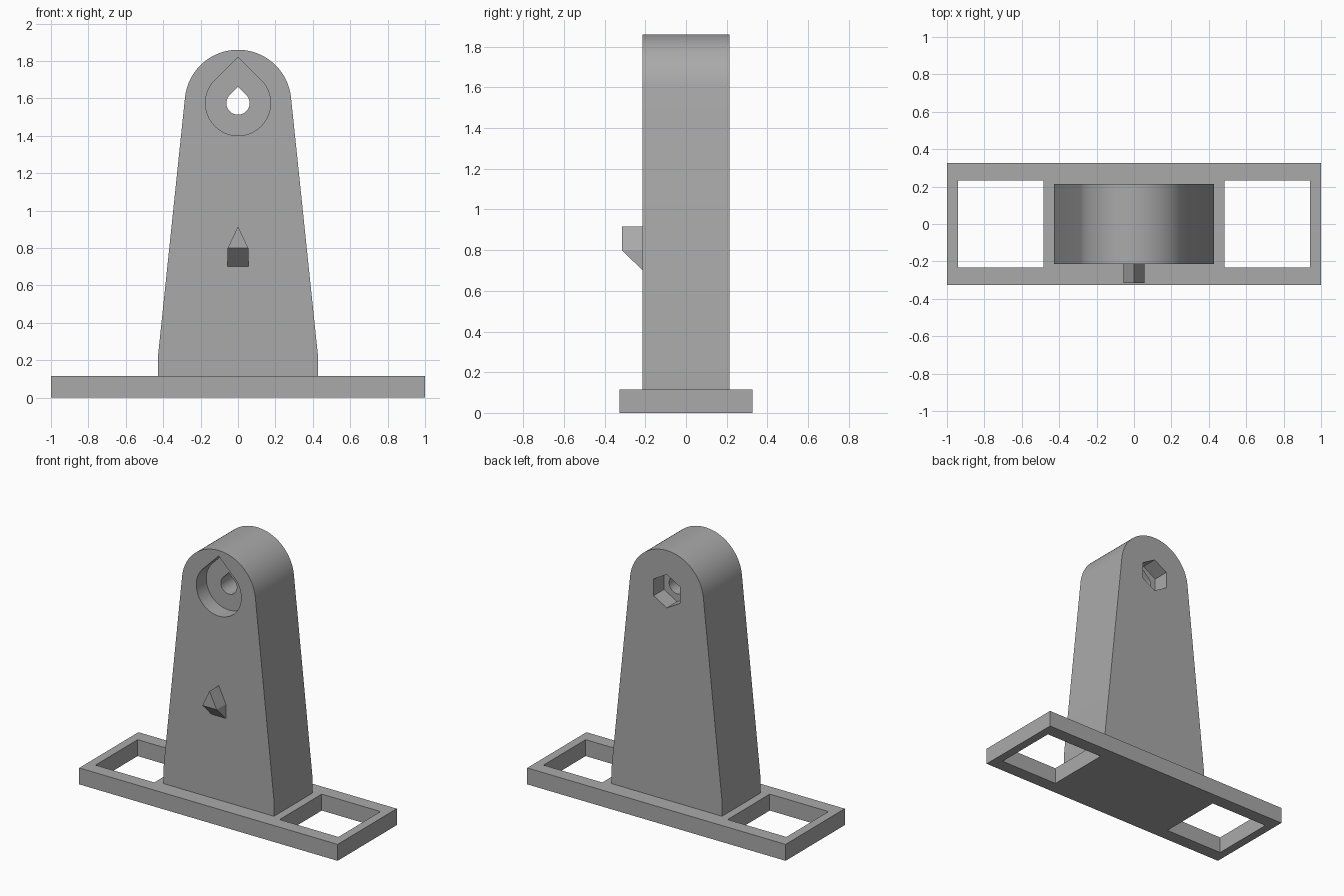
import bpy, bmesh, math
from mathutils import Vector

cube = bpy.data.objects.get("Cube")
if cube:
    bpy.data.objects.remove(cube, do_unlink=True)

grey = bpy.data.materials.new("plain grey")
grey.use_nodes = True
GREY = (0.40, 0.40, 0.40, 1.0)
grey.diffuse_color = GREY
grey.node_tree.nodes["Principled BSDF"].inputs["Base Color"].default_value = GREY

AXIS_Z = 1.575           # height of the axle
DEPTH = 0.213            # half depth of the tower
BASE_TOP = 0.115


def prism(name, profile, y0, y1):
    """Extrude an (x, z) outline along y."""
    bm = bmesh.new()
    face = bm.faces.new([bm.verts.new((x, y0, z)) for x, z in profile])
    ext = bmesh.ops.extrude_face_region(bm, geom=[face])
    moved = [v for v in ext["geom"] if isinstance(v, bmesh.types.BMVert)]
    bmesh.ops.translate(bm, verts=moved, vec=(0, y1 - y0, 0))
    bmesh.ops.recalc_face_normals(bm, faces=bm.faces)
    mesh = bpy.data.meshes.new(name)
    bm.to_mesh(mesh)
    bm.free()
    mesh.materials.append(grey)
    obj = bpy.data.objects.new(name, mesh)
    bpy.context.collection.objects.link(obj)
    return obj


def arc(radius, start, end, steps):
    """Points around the axle, angles in degrees."""
    angles = [math.radians(start + (end - start) * i / steps) for i in range(steps + 1)]
    return [(radius * math.cos(a), AXIS_Z + radius * math.sin(a)) for a in angles]


def teardrop(radius):
    return arc(radius, 135, 405, 54) + [(0, AXIS_Z + radius * math.sqrt(2))]


def rect(x0, x1, z0, z1):
    return [(x0, z0), (x1, z0), (x1, z1), (x0, z1)]


def cut(target, cutters):
    bpy.context.view_layer.objects.active = target
    for cutter in cutters:
        mod = target.modifiers.new("cut", 'BOOLEAN')
        mod.operation = 'DIFFERENCE'
        mod.solver = 'EXACT'
        mod.object = cutter
        bpy.ops.object.modifier_apply(modifier=mod.name)
        bpy.data.objects.remove(cutter, do_unlink=True)


# Base plate with a window at each end
base = prism("base_plate", rect(-1, 1, 0, BASE_TOP), -0.327, 0.327)
cut(base, [prism("window_cutter", rect(min(s * 0.485, s * 0.94), max(s * 0.485, s * 0.94),
                                       -0.1, 0.3), -0.233, 0.233) for s in (-1, 1)])

# Tapered tower with a round top
tower = prism("tower",
              [(-0.428, 0.22), (-0.428, BASE_TOP), (0.428, BASE_TOP), (0.428, 0.22)]
              + arc(0.285, 5.9, 174.1, 48), -DEPTH, DEPTH)

# Bearing recess in front, hexagonal nut pocket behind, axle hole through
cut(tower, [
    prism("bearing_cutter", teardrop(0.174), -DEPTH - 0.1, -DEPTH + 0.111),
    prism("nut_cutter", arc(0.117, 30, 330, 5), DEPTH - 0.115, DEPTH + 0.1),
    prism("axle_cutter", teardrop(0.062), -0.5, 0.5),
])

# Pointed peg on the front with a sloping underside
peg = prism("peg", [(-0.055, 0.70), (0.055, 0.70), (0.055, 0.80), (0, 0.915), (-0.055, 0.80)],
            -0.315, -DEPTH)
bm = bmesh.new()
bm.from_mesh(peg.data)
for v in bm.verts:
    if v.co.y < -0.3 and v.co.z < 0.75:
        v.co.z = 0.80
bmesh.ops.remove_doubles(bm, verts=bm.verts, dist=0.0001)
bm.to_mesh(peg.data)
bm.free()

# Smooth the curved walls, keep the edges sharp
for obj in (base, tower, peg):
    bpy.ops.object.select_all(action='DESELECT')
    obj.select_set(True)
    bpy.context.view_layer.objects.active = obj
    bpy.ops.object.shade_smooth_by_angle(angle=math.radians(25))
